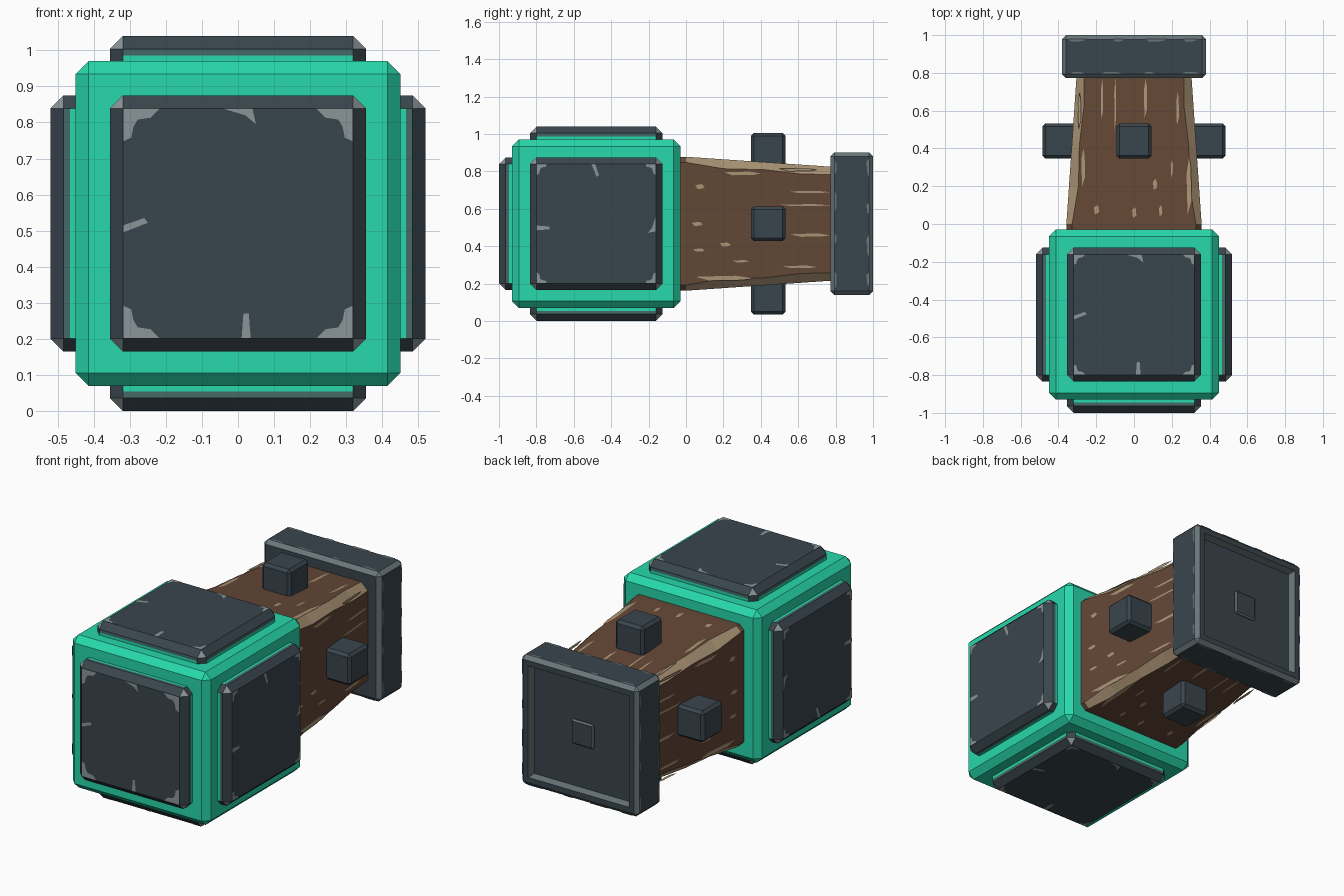
import bpy, bmesh, math
from mathutils import Vector, Matrix

if "Cube" in bpy.data.objects:
    bpy.data.objects.remove(bpy.data.objects["Cube"])


def material(name, hexcode):
    m = bpy.data.materials.new(name)
    srgb = [int(hexcode[i:i + 2], 16) / 255 for i in (0, 2, 4)]
    m.diffuse_color = [c / 12.92 if c < 0.04 else ((c + 0.055) / 1.055) ** 2.4 for c in srgb] + [1]
    m.use_nodes = True
    m.node_tree.nodes["Principled BSDF"].inputs["Base Color"].default_value = m.diffuse_color
    return m


GREEN = material("bright green", "27D8AB")
SLATE = material("dark slate", "39454D")
TEAL = material("muted teal", "466A68")
CHIP = material("worn light grey", "8A9699")
STEEL = material("worn mid grey", "69767A")
WOOD = material("brown wood", "644836")
TAN = material("bare tan wood", "AB9475")


def finish(bm, name, mats, matrix=Matrix()):
    bm.transform(matrix)
    me = bpy.data.meshes.new(name)
    bm.to_mesh(me)
    bm.free()
    for m in mats:
        me.materials.append(m)
    ob = bpy.data.objects.new(name, me)
    bpy.context.collection.objects.link(ob)
    return ob


def bevel_box(lo, hi, chamfer):
    bm = bmesh.new()
    lo, hi = Vector(lo), Vector(hi)
    bmesh.ops.create_cube(bm, size=1, matrix=Matrix.Translation((lo + hi) / 2)
                          @ Matrix.Diagonal((*(hi - lo), 1)))
    bmesh.ops.bevel(bm, geom=bm.edges[:], offset=chamfer, segments=1, profile=0.5, affect='EDGES')
    bm.normal_update()
    return bm


def bent(face):
    # 1 = flat side, 2 = edge chamfer, 3 = corner triangle
    return sum(abs(c) > 0.3 for c in face.normal)


def side_frame(n, centre):
    # local z points outward along n
    n = Vector(n)
    v = Vector((0, 0, 1)) if abs(n.y) > 0.5 else Vector((0, 1, 0))
    rot = Matrix((v.cross(n), v, n)).transposed().to_4x4()
    return Matrix.Translation(centre) @ rot


def patches(name, polys, height, mat, matrix):
    # thin painted shapes lying just above a surface
    bm = bmesh.new()
    for poly in polys:
        f = bm.faces.new([bm.verts.new((u, v, height(v))) for u, v in poly])
        f.normal_update()
        if f.normal.z < 0:
            f.normal_flip()
    return finish(bm, name, [mat], matrix)


HEAD = (0, -0.48, 0.52)
AXIS = (0, 0, 0.52)

# Green head block
finish(bevel_box((-0.45, -0.93, 0.07), (0.45, -0.03, 0.97), 0.036), "head_block", [GREEN])

# Armour plates on five sides of the head
SIDES = {"front": (0, -1, 0), "right": (1, 0, 0), "left": (-1, 0, 0),
         "top": (0, 0, 1), "bottom": (0, 0, -1)}
for side, n in SIDES.items():
    frame = side_frame(n, HEAD)
    bm = bevel_box((-0.355, -0.355, 0.38), (0.355, 0.355, 0.52), 0.036)
    for h in (0.466, 0.482):
        bmesh.ops.bisect_plane(bm, geom=bm.verts[:] + bm.edges[:] + bm.faces[:],
                               plane_co=(0, 0, h), plane_no=(0, 0, 1))
    bm.normal_update()
    for f in bm.faces:
        z = f.calc_center_median().z
        if bent(f) == 3:
            f.material_index = 3
        elif bent(f) == 1 and abs(f.normal.z) < 0.5:
            f.material_index = 1 if z < 0.466 else 2 if z < 0.482 else 0
    finish(bm, side + "_plate", [SLATE, GREEN, TEAL, CHIP], frame)

    # Worn corners and edge nicks
    s = 0.1 if side == "front" else 0.06
    corner = [(0, 0), (1, 0), (0.75, 0.25), (0.4, 0.3), (0.28, 0.5), (0.22, 0.8), (0, 0.9)]
    polys = [[(su * (0.318 - a * s), sv * (0.318 - b * s)) for a, b in corner]
             for su in (-1, 1) for sv in (-1, 1)]
    polys.append([(0.01, -0.318), (0.035, -0.318), (0.03, -0.25), (0.015, -0.25)])
    polys.append([(-0.318, -0.005), (-0.26, 0.015), (-0.25, 0.002), (-0.318, -0.025)])
    polys.append([(-0.04, 0.318), (0.02, 0.3), (0.05, 0.275), (0.04, 0.318)])
    patches(side + "_plate_wear", polys, lambda v: 0.522, CHIP, frame)


# Tapered wooden handle lofted from chamfered squares
def half(y):
    return 0.358 - 0.055 * max(y, 0) / 0.8


bm = bmesh.new()
rings = []
for y, c in ((-0.04, 0.03), (0.0, 0.03), (0.2, 0.05), (0.42, 0.04), (0.62, 0.05), (0.8, 0.04)):
    h = half(y)
    pts = [(h, h - c), (h - c, h), (-h + c, h), (-h, h - c),
           (-h, -h + c), (-h + c, -h), (h - c, -h), (h, -h + c)]
    rings.append([bm.verts.new((x, y, z + 0.52)) for x, z in pts])
for k, (a, b) in enumerate(zip(rings, rings[1:])):
    for i in range(8):
        j = (i + 1) % 8
        f = bm.faces.new((a[i], a[j], b[j], b[i]))
        f.material_index = int(i % 2 == 0 and k > 0)
bm.faces.new(rings[0])
bm.faces.new(rings[-1])
bmesh.ops.recalc_face_normals(bm, faces=bm.faces[:])
finish(bm, "handle", [WOOD, TAN])

# Pegs and bare grain streaks on the four handle sides
# each streak: across, start, end, width
STREAKS = [(-0.2, 0.05, 0.1, 0.03), (0.0, 0.03, 0.09, 0.025), (0.14, 0.04, 0.1, 0.02),
           (0.11, 0.18, 0.24, 0.025), (-0.1, 0.5, 0.77, 0.012), (0.06, 0.56, 0.77, 0.02),
           (-0.17, 0.55, 0.77, 0.014), (0.23, 0.52, 0.7, 0.016), (-0.27, 0.2, 0.4, 0.022),
           (0.29, 0.05, 0.36, 0.03), (-0.29, 0.5, 0.7, 0.02), (0.2, 0.25, 0.34, 0.014)]
for i, (side, n) in enumerate(list(SIDES.items())[1:]):
    frame = side_frame(n, AXIS)
    finish(bevel_box((-0.093, 0.347, 0.28), (0.093, 0.533, 0.485), 0.016), side + "_peg", [SLATE], frame)
    m = -1 if i % 2 else 1
    polys = [[(m * (u - w * 0.2), a), (m * (u + w * 0.5), a + (b - a) * 0.25),
              (m * (u + w * 0.4), a + (b - a) * 0.8), (m * (u + w * 0.1), b),
              (m * (u - w * 0.4), a + (b - a) * 0.7), (m * (u - w * 0.3), a + (b - a) * 0.3)]
             for u, a, b, w in STREAKS]
    patches(side + "_grain", polys, lambda v: half(v) + 0.002, TAN, frame)

# End cap with worn chamfers and a recessed back
bm = bevel_box((-0.382, 0.772, 0.138), (0.382, 1.0, 0.902), 0.022)
for f in bm.faces:
    f.material_index = int(bent(f) > 1)
back = max(bm.faces, key=lambda f: f.calc_center_median().y)
bmesh.ops.inset_region(bm, faces=[back], thickness=0.045)
walls = bmesh.ops.inset_region(bm, faces=[back], thickness=0.012, depth=-0.045)["faces"]
for f in walls:
    f.material_index = 1
finish(bm, "end_cap", [SLATE, STEEL])

# Small raised square in the recess
bm = bevel_box((-0.072, 0.94, 0.448), (0.072, 0.968, 0.592), 0.008)
for f in bm.faces:
    f.material_index = int(bent(f) > 1)
finish(bm, "cap_stud", [SLATE, STEEL])

# Chips along the cap's outer sides
for side, n in list(SIDES.items())[1:]:
    polys = []
    for u, w in ((-0.3, 0.1), (-0.08, 0.06), (0.12, 0.12), (0.3, 0.08)):
        polys.append([(u - w / 2, 0.98), (u - w / 3, 0.965), (u + w / 4, 0.968), (u + w / 2, 0.98)])
        polys.append([(-u - w / 2, 0.793), (-u - w / 4, 0.806), (-u + w / 3, 0.803), (-u + w / 2, 0.793)])
    patches(side + "_cap_wear", polys, lambda v: 0.384, STEEL, side_frame(n, AXIS))
